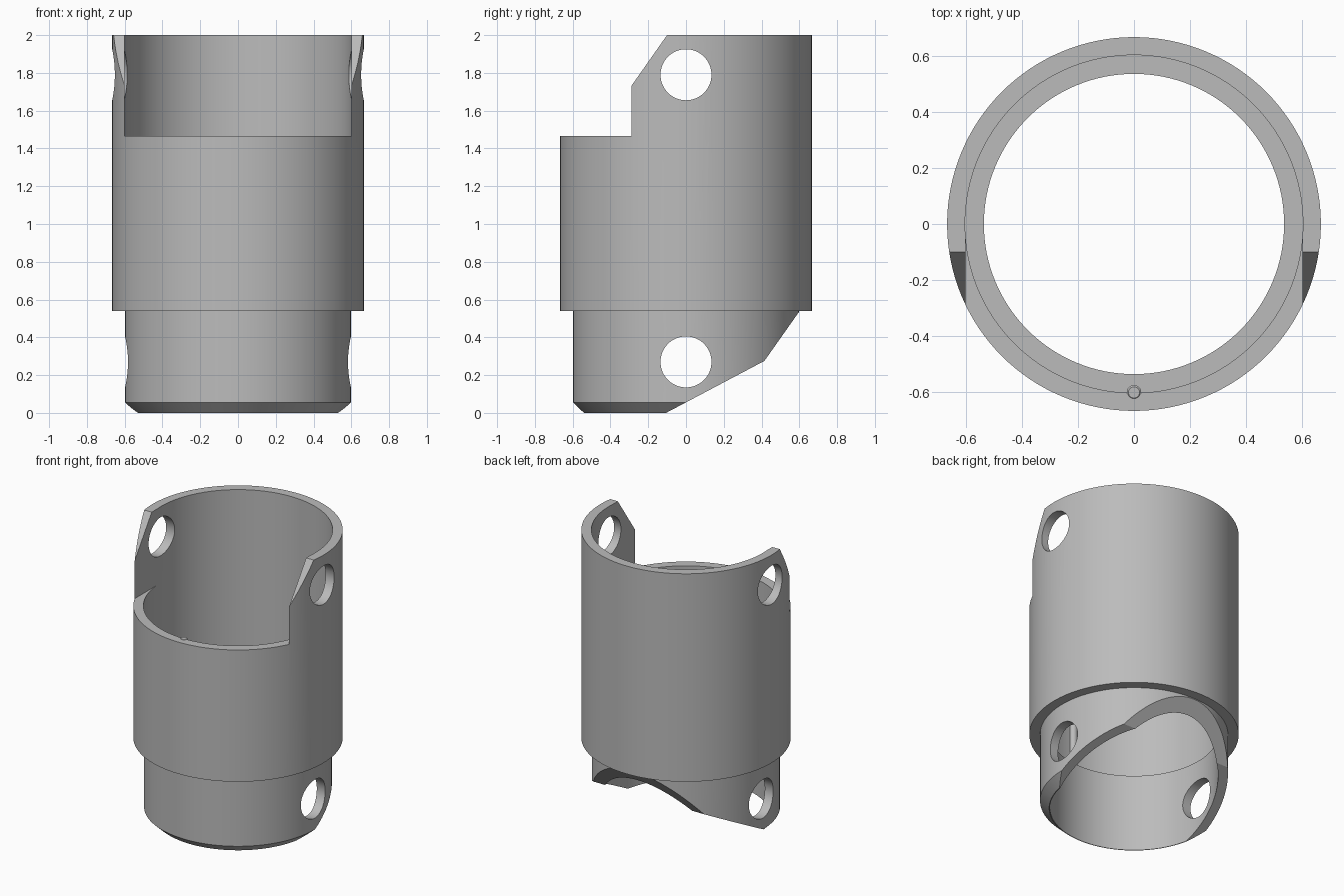
import bpy, bmesh, math
from mathutils import Matrix

cube = bpy.data.objects.get("Cube")
if cube:
    bpy.data.objects.remove(cube, do_unlink=True)

STEP, RIM, TOP = 0.54, 1.465, 2.0

grey = bpy.data.materials.new("plain grey")
grey.use_nodes = True
colour = (0.5, 0.5, 0.5, 1)
grey.diffuse_color = colour
grey.node_tree.nodes["Principled BSDF"].inputs["Base Color"].default_value = colour


def finish(name, bm):
    bmesh.ops.recalc_face_normals(bm, faces=bm.faces)
    mesh = bpy.data.meshes.new(name)
    bm.to_mesh(mesh)
    bm.free()
    obj = bpy.data.objects.new(name, mesh)
    bpy.context.collection.objects.link(obj)
    mesh.materials.append(grey)
    return obj


def lathe(name, profile, segments):
    """Revolve a closed (radius, height) profile about z."""
    bm = bmesh.new()
    rings = []
    for i in range(segments):
        a = math.tau * i / segments
        rings.append([bm.verts.new((r * math.cos(a), r * math.sin(a), z)) for r, z in profile])
    n = len(profile)
    for i, ring in enumerate(rings):
        after = rings[(i + 1) % segments]
        for j in range(n):
            k = (j + 1) % n
            bm.faces.new((ring[j], after[j], after[k], ring[k]))
    return finish(name, bm)


def side_prism(name, outline, half_width):
    """Extrude a (y, z) outline symmetrically along x."""
    bm = bmesh.new()
    face = bm.faces.new([bm.verts.new((-half_width, y, z)) for y, z in outline])
    moved = bmesh.ops.extrude_face_region(bm, geom=[face])["geom"]
    verts = [v for v in moved if isinstance(v, bmesh.types.BMVert)]
    bmesh.ops.translate(bm, verts=verts, vec=(2 * half_width, 0, 0))
    return finish(name, bm)


def cross_hole(name, z):
    bm = bmesh.new()
    bmesh.ops.create_cone(bm, cap_ends=True, segments=64, radius1=0.135, radius2=0.135, depth=2,
                          matrix=Matrix.Translation((0, 0, z)) @ Matrix.Rotation(math.pi / 2, 4, 'Y'))
    return finish(name, bm)


# Stepped tube: wide upper sleeve and narrow lower spigot
sleeve = lathe("stepped_sleeve", [
    (0.535, 0), (0.54, 0), (0.598, 0.055), (0.598, STEP), (0.666, STEP),
    (0.666, TOP), (0.602, TOP), (0.602, STEP + 0.005), (0.535, STEP + 0.005)], 128)

# Front opening, sloped ear tips, sloped underside and cross holes
cutters = [
    side_prism("front_opening_cutter", [(-1, RIM), (0, RIM), (0, 2.2), (-1, 2.2)], 0.6),
    side_prism("ear_slope_cutter", [(-0.29, 1.73), (-0.03, 2.1), (-1, 2.1), (-1, 1.73)], 1),
    side_prism("underside_cutter", [(0.602, STEP), (0.415, 0.275), (-0.2, -0.05),
                                    (1, -0.05), (1, 0.3)], 1),
    cross_hole("upper_hole_cutter", 1.79),
    cross_hole("lower_hole_cutter", 0.27),
]
for cutter in cutters:
    mod = sleeve.modifiers.new(cutter.name, 'BOOLEAN')
    mod.operation, mod.solver, mod.object = 'DIFFERENCE', 'EXACT', cutter

# Bake the cuts, then discard the cutters
graph = bpy.context.evaluated_depsgraph_get()
sleeve.data = bpy.data.meshes.new_from_object(sleeve.evaluated_get(graph))
sleeve.modifiers.clear()
for cutter in cutters:
    bpy.data.objects.remove(cutter, do_unlink=True)

# Slim locating pin against the inside of the front wall
pin = lathe("locating_pin", [(0.001, STEP + 0.003), (0.026, STEP + 0.003),
                             (0.026, RIM - 0.003), (0.02, RIM + 0.002), (0.001, RIM + 0.002)], 24)
pin.location.y = -0.6

for obj in (sleeve, pin):
    bpy.ops.object.select_all(action='DESELECT')
    obj.select_set(True)
    bpy.context.view_layer.objects.active = obj
    bpy.ops.object.shade_smooth_by_angle(angle=math.radians(25))
